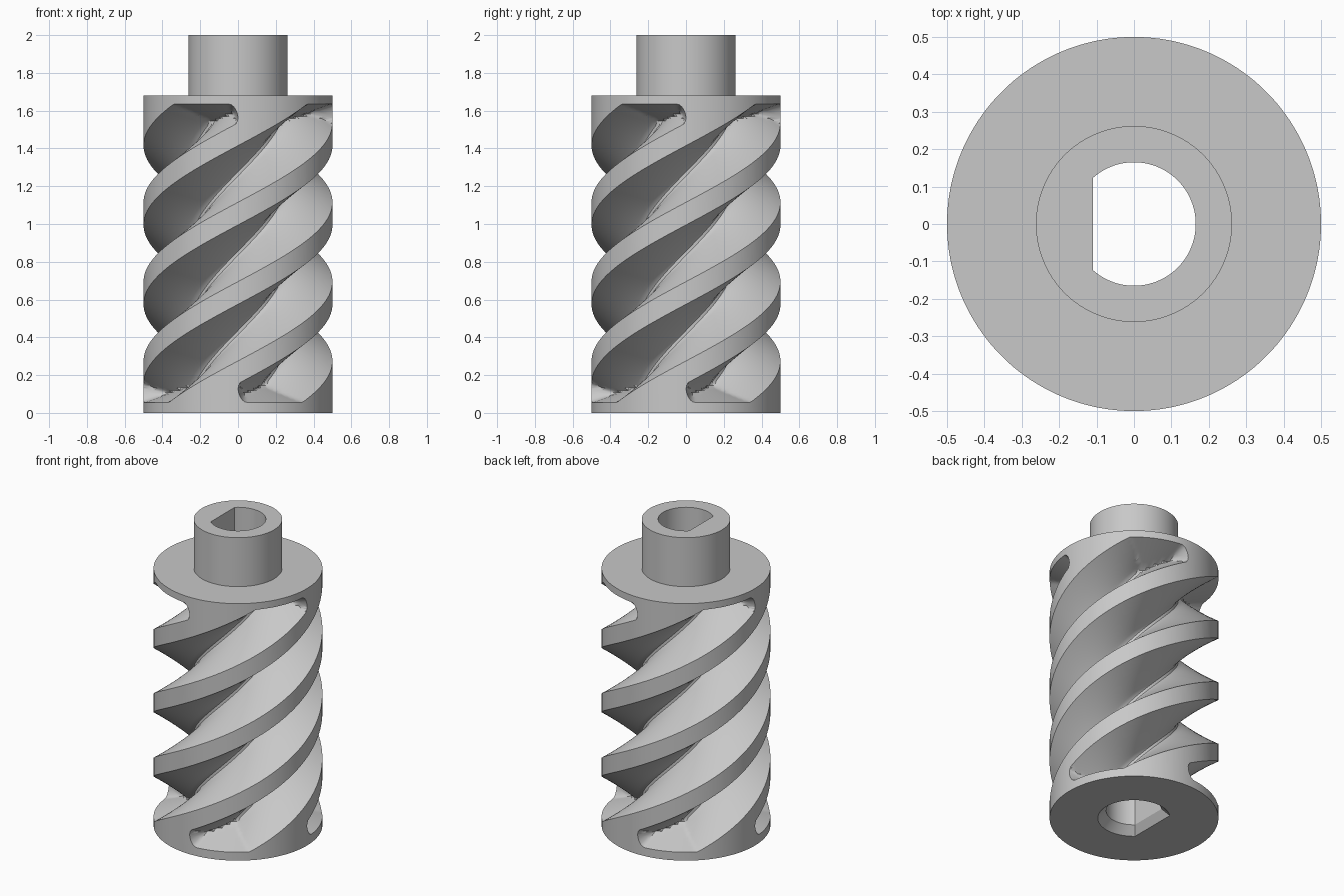
import bpy, bmesh, math

if "Cube" in bpy.data.objects:
    bpy.data.objects.remove(bpy.data.objects["Cube"])

R, ROOT, HUB = 0.5, 0.262, 0.262      # body, groove root and hub radii
LEAD, BODY_H, TOP = 1.68, 1.68, 2.0
DEPTH = R - ROOT
Z_LO, Z_HI = 0.055, 1.635             # groove end limits
HALF, FLAT = 0.15, 0.012              # axial half width of groove, half width of its root
TURN = 2 * math.pi
OVER = 0.12                           # how far cutters run past the surface, as a depth fraction

grey = bpy.data.materials.new("machined_grey")
grey.diffuse_color = (0.58, 0.58, 0.58, 1)
grey.use_nodes = True
grey.node_tree.nodes["Principled BSDF"].inputs["Base Color"].default_value = grey.diffuse_color


def make_object(name, bm):
    mesh = bpy.data.meshes.new(name)
    bm.to_mesh(mesh)
    bm.free()
    obj = bpy.data.objects.new(name, mesh)
    bpy.context.collection.objects.link(obj)
    mesh.materials.append(grey)
    return obj


def loft(bm, rings):
    """Skin rising counterclockwise rings of points and cap both ends."""
    loops = [[bm.verts.new(p) for p in ring] for ring in rings]
    n = len(loops[0])
    for a, b in zip(loops, loops[1:]):
        for i in range(n):
            j = (i + 1) % n
            bm.faces.new((a[i], a[j], b[j], b[i]))
    bm.faces.new(loops[0][::-1])
    bm.faces.new(loops[-1])


def circle(r, z, n=180):
    return [(r * math.cos(TURN * i / n), r * math.sin(TURN * i / n), z) for i in range(n)]


def groove_radius(a, z):
    """Floor radius of a groove at angle a from its start and height z."""
    w = abs(z - 0.005 - LEAD * a / TURN)
    side = ROOT + DEPTH * (math.hypot(max(w - FLAT, 0) / (HALF - FLAT), 0.08) - 0.08) / 0.9232
    u = max(0, 1 - min(z - Z_LO, Z_HI - z) / 0.085)      # sloped end floor
    v = max(0, 1 - min(a, TURN - a) * R / 0.05)          # end wall
    return min(0.56, max(side, ROOT + DEPTH * math.hypot(u, v)))


def groove_rings(start, rows=128, cols=30):
    z0, z1 = Z_LO - OVER * 0.085, Z_HI + OVER * 0.085
    half = (HALF + OVER * HALF) / LEAD * TURN
    past = OVER * 0.05 / R
    for i in range(rows + 1):
        z = z0 + (z1 - z0) * i / rows
        mid = (z - 0.005) / LEAD * TURN
        lo, hi = max(mid - half, -past), min(mid + half, TURN + past)
        angles = [lo + (hi - lo) * j / cols for j in range(cols + 1)]
        outer = [(a, 0.62) for a in angles]
        inner = [(a, groove_radius(a, z)) for a in reversed(angles)]
        yield [(r * math.cos(a + start), r * math.sin(a + start), z) for a, r in outer + inner]


# Body with drive hub
bm = bmesh.new()
loft(bm, [circle(R, 0), circle(R, BODY_H), circle(HUB, BODY_H), circle(HUB, TOP)])
body = make_object("screw_body", bm)

# Four helical groove cutters
cutters = []
for k in range(4):
    bm = bmesh.new()
    loft(bm, list(groove_rings(-math.pi / 2 + k * math.pi / 2)))
    bmesh.ops.triangulate(bm, faces=bm.faces)
    cutters.append(make_object("groove_cutter", bm))


# D-shaped bore, flared at the bottom
def bore_ring(z, s, n=72):
    half = math.acos(-0.11 / 0.165)
    return [(0.165 * s * math.cos(a), 0.165 * s * math.sin(a), z)
            for a in (half * (2 * i / n - 1) for i in range(n + 1))]


bm = bmesh.new()
loft(bm, [bore_ring(-0.05, 1.6), bore_ring(0.05, 1.0), bore_ring(2.1, 1.0)])
cutters.append(make_object("bore_cutter", bm))

# Cut, then drop the helpers
bpy.context.view_layer.objects.active = body
body.select_set(True)
for cutter in cutters:
    cutter.hide_render = True
    mod = body.modifiers.new("cut", 'BOOLEAN')
    mod.operation, mod.solver, mod.object = 'DIFFERENCE', 'EXACT', cutter
    bpy.ops.object.modifier_apply(modifier=mod.name)
    bpy.data.objects.remove(cutter)

bpy.ops.object.shade_smooth_by_angle(angle=math.radians(30))
